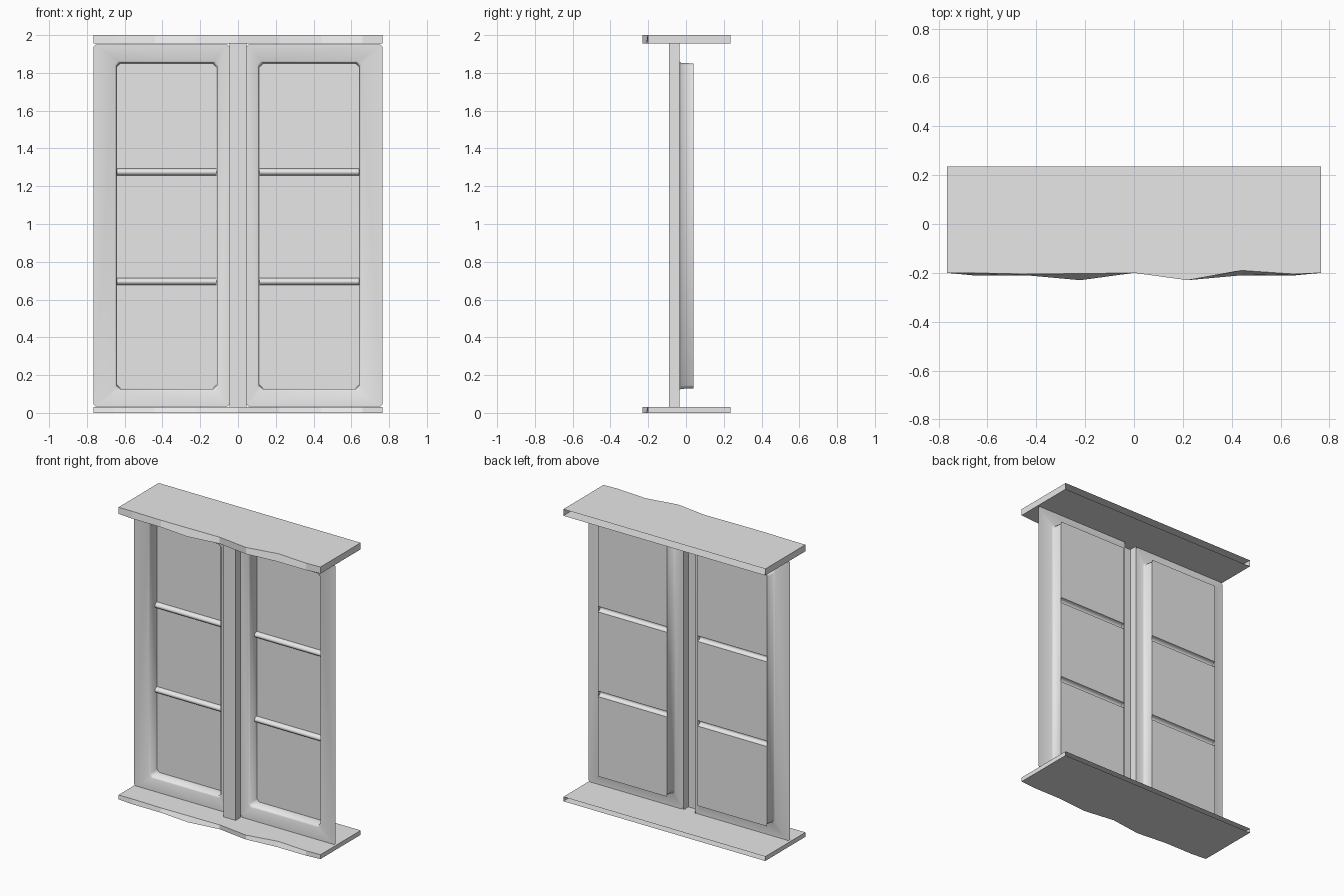
import bpy, bmesh, math

cube = bpy.data.objects.get("Cube")
if cube:
    bpy.data.objects.remove(cube)

grey = bpy.data.materials.new("plain grey")
grey.use_nodes = True
grey.diffuse_color = (0.8, 0.8, 0.8, 1)
grey.node_tree.nodes["Principled BSDF"].inputs["Base Color"].default_value = (0.8, 0.8, 0.8, 1)


def make_object(name, bm, mirror=False, smooth=False):
    mesh = bpy.data.meshes.new(name)
    for face in bm.faces:
        face.smooth = smooth
    bm.to_mesh(mesh)
    bm.free()
    mesh.materials.append(grey)
    obj = bpy.data.objects.new(name, mesh)
    bpy.context.collection.objects.link(obj)
    if mirror:
        obj.modifiers.new("Mirror", 'MIRROR').use_mirror_merge = False
    return obj


def skin(bm, rows, closed=False):
    """Join matching rows of points with quads."""
    rows = [[bm.verts.new(p) for p in row] for row in rows]
    n = len(rows[0])
    for a, b in zip(rows, rows[1:]):
        for i in range(n if closed else n - 1):
            j = (i + 1) % n
            bm.faces.new((a[i], a[j], b[j], b[i]))
    return rows


def chamfered_loop(x0, x1, z0, z1, y, cut):
    """Rectangle with cut corners, counterclockwise seen from the front."""
    return [(x0 + cut, y, z0), (x1 - cut, y, z0), (x1, y, z0 + cut), (x1, y, z1 - cut),
            (x1 - cut, y, z1), (x0 + cut, y, z1), (x0, y, z1 - cut), (x0, y, z0 + cut)]


# Sills: uneven front edge, open at the back
WIDTH, BACK = 0.765, 0.235
edge_x = [-WIDTH, -0.66, -0.44, -0.22, 0, 0.22, 0.44, 0.66, WIDTH]
upper_y = [-0.2, -0.2, -0.205, -0.203, -0.2, -0.23, -0.19, -0.205, -0.2]
lower_y = [-0.2, -0.21, -0.21, -0.23, -0.2, -0.23, -0.21, -0.21, -0.2]


def sill(name, z0, z1):
    bm = bmesh.new()
    rows = skin(bm, [
        [(x, BACK, z0) for x in edge_x],
        [(x, y, z0) for x, y in zip(edge_x, lower_y)],
        [(x, y, z1) for x, y in zip(edge_x, upper_y)],
        [(x, BACK, z1) for x in edge_x]])
    for end in (0, -1):
        bm.faces.new([row[end] for row in rows])
    bmesh.ops.recalc_face_normals(bm, faces=bm.faces)
    make_object(name, bm)


sill("bottom_sill", 0, 0.03)
sill("top_sill", 1.955, 2)

# Centre post: channel open at the back
FRONT, SHEET, GLASS = -0.09, -0.035, 0.04
POST = 0.045
bm = bmesh.new()
skin(bm, [[(x, y, z) for x, y in ((-POST, SHEET), (-POST, FRONT), (POST, FRONT), (POST, SHEET))]
          for z in (0.03, 1.955)])
make_object("centre_post", bm)

# Window frames: flat surround with a rounded return running back to the glass
X0, X1, Z0, Z1 = 0.115, 0.64, 0.13, 1.85
bm = bmesh.new()
skin(bm, [chamfered_loop(POST, WIDTH, 0.033, 1.951, SHEET, 0.012)]
     + [chamfered_loop(X0 - g, X1 + g, Z0 - g, Z1 + g, y, 0.018)
        for g, y in ((0.012, SHEET), (0.003, SHEET + 0.008), (0, GLASS))], closed=True)
make_object("window_frames", bm, mirror=True, smooth=True)

# Glass panes, split by the bars
RADIUS = 0.019
bar_heights = [0.695, 1.275]
limits = [Z0] + [z + s for z in bar_heights for s in (-RADIUS, RADIUS)] + [Z1]
bm = bmesh.new()
for low, high in zip(limits[::2], limits[1::2]):
    skin(bm, [[(x, GLASS, z) for x in (X0, X1)] for z in (low, high)])
make_object("glass_panes", bm, mirror=True)

# Glazing bars: half-round, hollow behind
bm = bmesh.new()
for z in bar_heights:
    arc = [math.pi * (k / 8 - 0.5) for k in range(9)]
    skin(bm, [[(x, GLASS - 1.4 * RADIUS * math.cos(a), z + RADIUS * math.sin(a))
               for x in (X0, X1)] for a in arc])
make_object("glazing_bars", bm, mirror=True, smooth=True)
